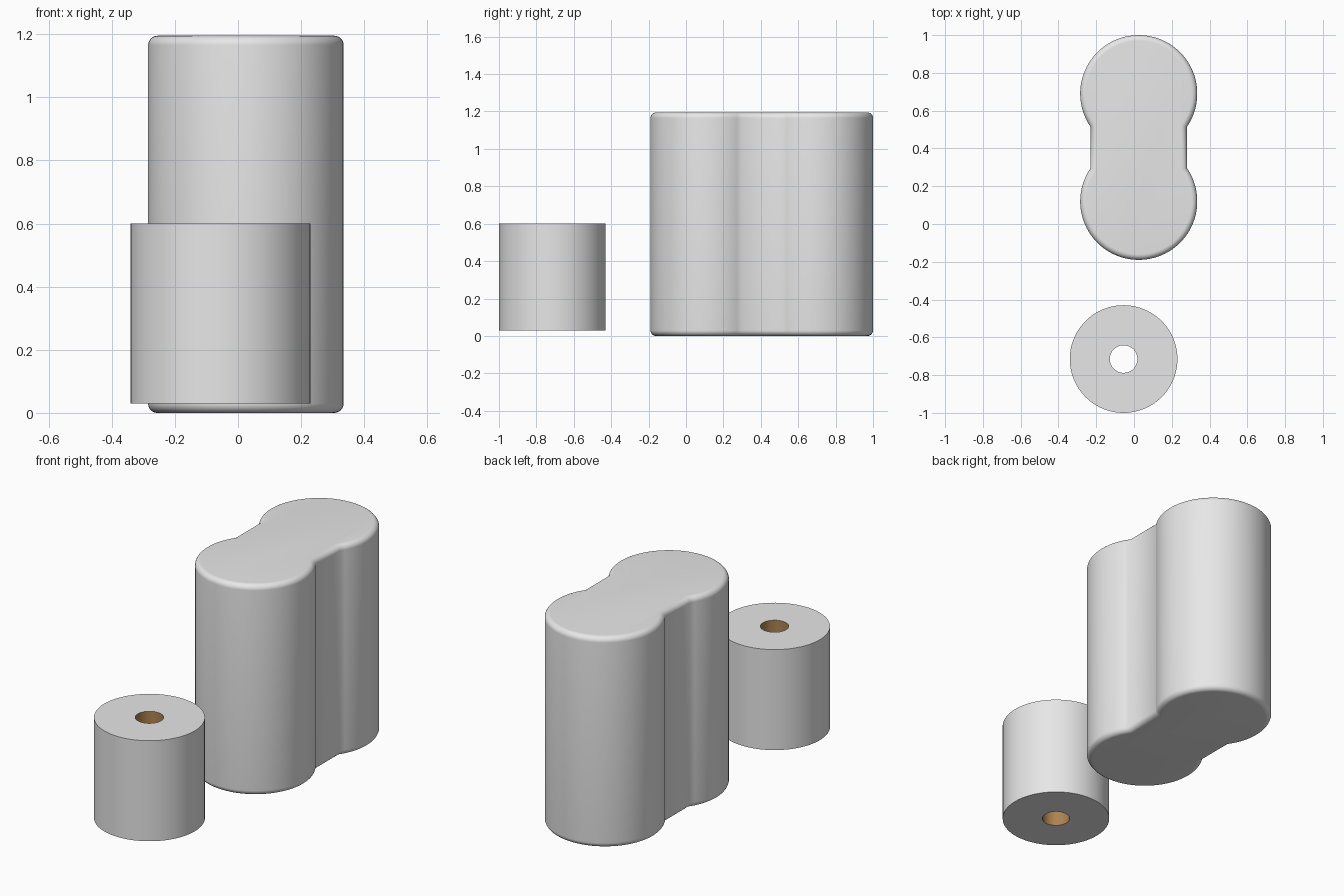
import bpy, bmesh, math

if "Cube" in bpy.data.objects:
    bpy.data.objects.remove(bpy.data.objects["Cube"])


def material(name, rgb):
    m = bpy.data.materials.new(name)
    m.diffuse_color = (*rgb, 1)
    m.use_nodes = True
    m.node_tree.nodes["Principled BSDF"].inputs["Base Color"].default_value = m.diffuse_color
    return m


WHITE = material("paper white", (0.8, 0.8, 0.8))
BROWN = material("cardboard brown", (0.42, 0.23, 0.08))


def loft(name, rings, mats, closed=False):
    """Skin equal-length rings; cap both ends, or join last to first."""
    bm = bmesh.new()
    loops = [[bm.verts.new(p) for p in ring] for ring in rings]
    pairs = list(zip(loops, loops[1:] + loops[:1])) if closed else list(zip(loops, loops[1:]))
    for k, (a, b) in enumerate(pairs):
        for i in range(len(a)):
            j = (i + 1) % len(a)
            f = bm.faces.new((a[i], a[j], b[j], b[i]))
            f.material_index = 1 if closed and k == len(pairs) - 1 else 0
    if not closed:
        bm.faces.new(loops[0])
        bm.faces.new(loops[-1])
    bmesh.ops.recalc_face_normals(bm, faces=bm.faces)
    for f in bm.faces:
        f.smooth = True
    me = bpy.data.meshes.new(name)
    bm.to_mesh(me)
    bm.free()
    for m in mats:
        me.materials.append(m)
    me.set_sharp_from_angle(angle=math.radians(50))
    ob = bpy.data.objects.new(name, me)
    bpy.context.collection.objects.link(ob)
    return ob


# Wrapped pack: two round lobes joined by a straight waist, with rounded rims
CX, CY, R, HALF_GAP, WAIST = 0.025, 0.405, 0.31, 0.285, 0.255


def pack_outline(inset, z, n=48):
    r, w = R - inset, WAIST - inset
    start = -math.acos(w / r)          # where the lobe meets the waist
    pts = []
    for s in (1, -1):                  # back lobe, then front lobe
        for i in range(n + 1):
            a = start + (math.pi - 2 * start) * i / n
            pts.append((CX + s * r * math.cos(a),
                        CY + s * (HALF_GAP + r * math.sin(a)), z))
    return pts


B, H, STEPS = 0.03, 1.195, 8
angles = [math.pi / 2 * i / STEPS for i in range(STEPS + 1)]
bottom = [pack_outline(B * (1 - math.sin(a)), B * (1 - math.cos(a))) for a in angles]
top = [pack_outline(B * (1 - math.cos(a)), H - B * (1 - math.sin(a))) for a in angles]
loft("wrapped_pack", bottom + top, [WHITE])


# Loose roll with a brown inner core open at both ends
def circle(r, z, n=96):
    return [(-0.055 + r * math.cos(2 * math.pi * i / n),
             -0.715 + r * math.sin(2 * math.pi * i / n), z) for i in range(n)]


loft("paper_roll", [circle(0.073, 0.03), circle(0.285, 0.03),
                    circle(0.285, 0.6), circle(0.073, 0.6)], [WHITE, BROWN], closed=True)
